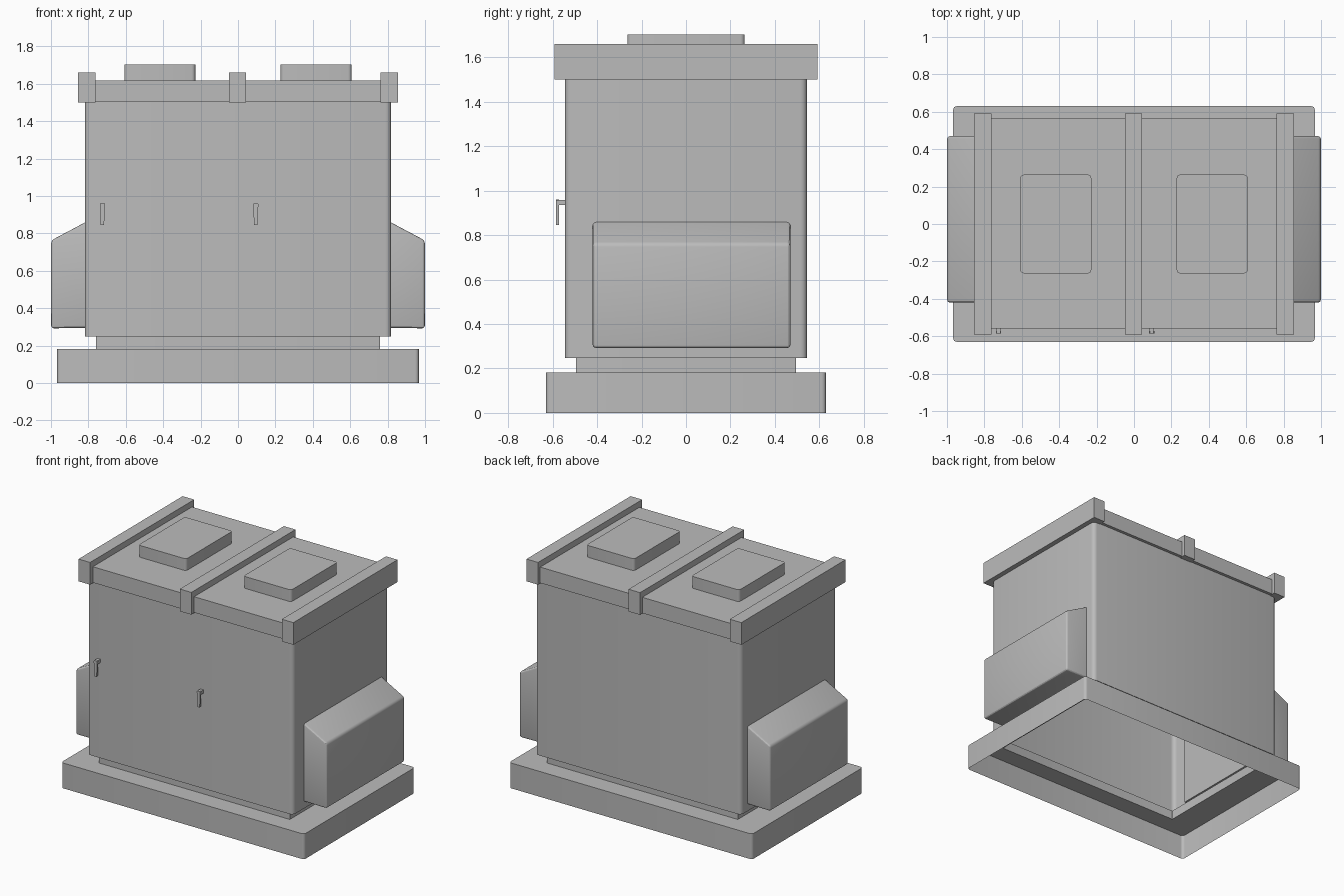
import bpy, bmesh, math

cube = bpy.data.objects.get("Cube")
if cube:
    bpy.data.objects.remove(cube, do_unlink=True)

GREY = (0.5, 0.5, 0.5, 1)
paint = bpy.data.materials.new("plain grey")
paint.use_nodes = True
paint.diffuse_color = GREY
paint.node_tree.nodes["Principled BSDF"].inputs["Base Color"].default_value = GREY


def finish(name, bm, angle=30):
    """Turn a bmesh into a painted object, smooth except at sharp edges."""
    bmesh.ops.recalc_face_normals(bm, faces=bm.faces)
    mesh = bpy.data.meshes.new(name)
    bm.to_mesh(mesh)
    bm.free()
    mesh.materials.append(paint)
    obj = bpy.data.objects.new(name, mesh)
    bpy.context.collection.objects.link(obj)
    bpy.ops.object.select_all(action='DESELECT')
    obj.select_set(True)
    bpy.context.view_layer.objects.active = obj
    bpy.ops.object.shade_smooth_by_angle(angle=math.radians(angle))
    return obj


def rounded_ring(bm, hx, hy, z, r, cx=0, cy=0, steps=4):
    """Ring of vertices around a rectangle with rounded corners."""
    ring = []
    for k, (sx, sy) in enumerate([(1, 1), (-1, 1), (-1, -1), (1, -1)]):
        for i in range(steps + 1):
            a = math.pi / 2 * (k + i / steps)
            ring.append(bm.verts.new((cx + sx * (hx - r) + r * math.cos(a),
                                      cy + sy * (hy - r) + r * math.sin(a), z)))
    return ring


def loft(bm, rings):
    for low, high in zip(rings, rings[1:]):
        for i in range(len(low)):
            j = (i + 1) % len(low)
            bm.faces.new((low[i], low[j], high[j], high[i]))


def box(name, x0, x1, y0, y1, z0, z1):
    bm = bmesh.new()
    bmesh.ops.create_cube(bm, size=1)
    for v in bm.verts:
        v.co = (x1 if v.co.x > 0 else x0, y1 if v.co.y > 0 else y0,
                z1 if v.co.z > 0 else z0)
    return finish(name, bm)


# Hollow body, open below: wide base, recessed plinth, cabinet walls
bm = bmesh.new()
loft(bm, [rounded_ring(bm, *spec) for spec in (
    (0.967, 0.63, 0, 0.02), (0.967, 0.63, 0.182, 0.02),
    (0.76, 0.496, 0.182, 0.005), (0.76, 0.496, 0.248, 0.005),
    (0.819, 0.545, 0.248, 0.03), (0.819, 0.545, 1.503, 0.03))])
finish("cabinet_body", bm)

# Top slab with three raised straps across it
box("top_slab", -0.84, 0.84, -0.56, 0.567, 1.503, 1.617)
for side, x in (("right", -0.809), ("middle", -0.003), ("left", 0.809)):
    box(side + "_top_strap", x - 0.046, x + 0.046, -0.592, 0.592, 1.5, 1.66)

# Raised hatch pads between the straps
for side, x in (("right", -0.418), ("left", 0.418)):
    bm = bmesh.new()
    rings = [rounded_ring(bm, 0.19, 0.264, z, 0.02, x) for z in (1.61, 1.702)]
    loft(bm, rings)
    bm.faces.new(rings[1])
    finish(side + "_hatch_pad", bm)

# Side housings with a sloped top and softened outer edges
for side, s in (("left", 1), ("right", -1)):
    bm = bmesh.new()
    profile = ((0.80, 0.295), (0.999, 0.292), (0.999, 0.762), (0.80, 0.868))
    ends = [[bm.verts.new((s * x, y, z)) for x, z in profile]
            for y in (-0.42, 0.47)]
    loft(bm, ends)
    for end in ends:
        bm.faces.new(end)
    soft = [e for e in bm.edges if any(abs(v.co.x) > 0.9 for v in e.verts)]
    bmesh.ops.bevel(bm, geom=soft, offset=0.015, segments=3,
                    profile=0.5, affect='EDGES')
    finish(side + "_side_housing", bm, 25)

# Door handles: a short stem and a tapered grip hanging from it
for side, x in (("right", -0.725), ("left", 0.095)):
    bm = bmesh.new()
    outline = ((-0.014, 0.956), (-0.010, 0.961), (0.010, 0.961),
               (0.014, 0.956), (0.009, 0.845), (-0.009, 0.845))
    faces = [[bm.verts.new((x + dx, y, z)) for dx, z in outline]
             for y in (-0.585, -0.572)]
    loft(bm, faces)
    for face in faces:
        bm.faces.new(face)
    finish(side + "_handle_grip", bm)
    box(side + "_handle_stem", x - 0.012, x + 0.012, -0.574, -0.54, 0.935, 0.959)
